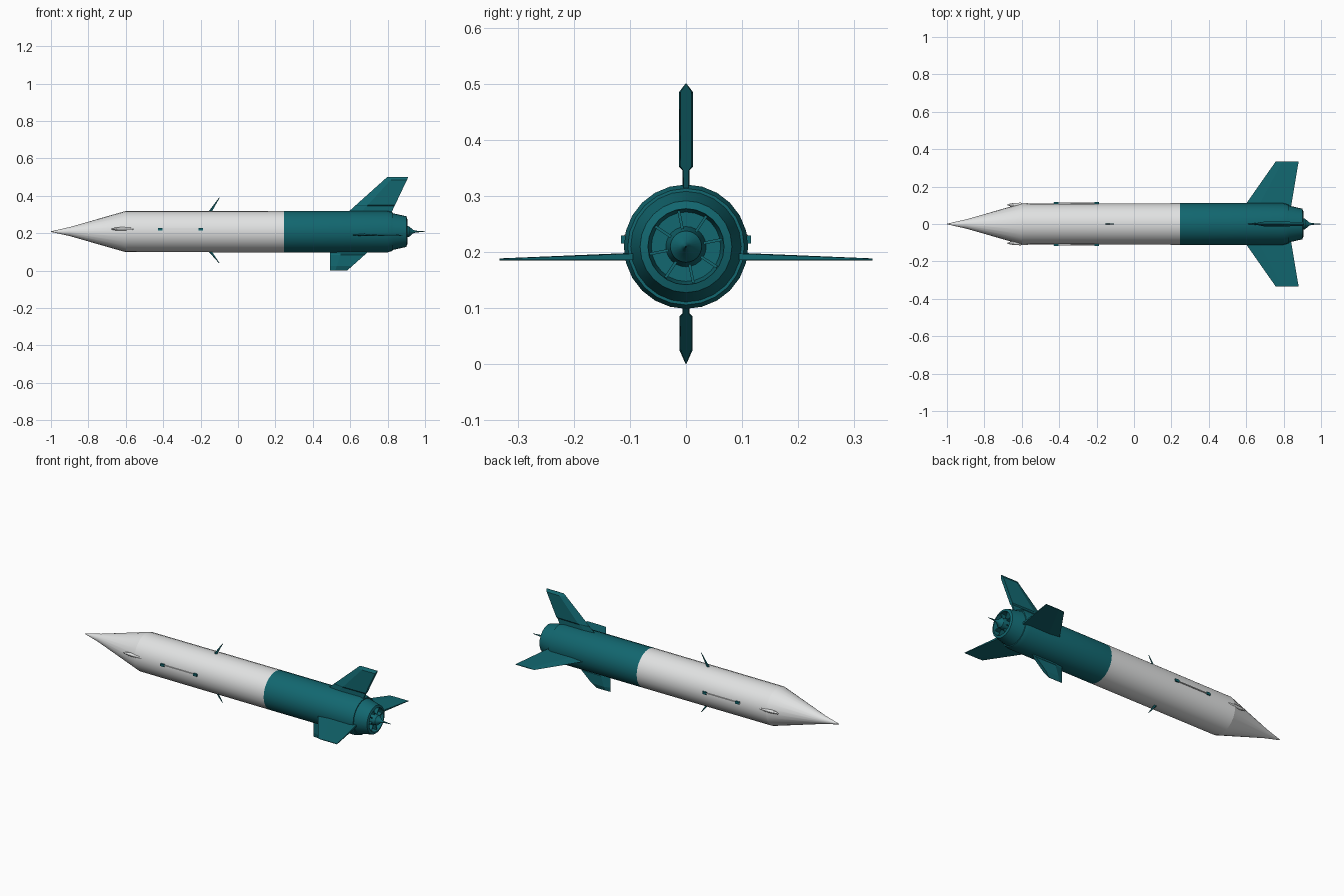
import bpy, bmesh, math
from mathutils import Vector

if "Cube" in bpy.data.objects:
    bpy.data.objects.remove(bpy.data.objects["Cube"])

AXIS = 0.209   # height of the body axis
SIDES = 24


def material(name, rgb):
    m = bpy.data.materials.new(name)
    m.diffuse_color = (*rgb, 1)
    m.use_nodes = True
    m.node_tree.nodes["Principled BSDF"].inputs["Base Color"].default_value = m.diffuse_color
    return m


WHITE = material("off_white", (0.75, 0.76, 0.76))
TEAL = material("deep_teal", (0.006, 0.135, 0.16))


def finish(name, bm, mat, smooth=None):
    bmesh.ops.remove_doubles(bm, verts=bm.verts, dist=1e-5)
    bmesh.ops.recalc_face_normals(bm, faces=bm.faces)
    me = bpy.data.meshes.new(name)
    bm.to_mesh(me)
    bm.free()
    ob = bpy.data.objects.new(name, me)
    bpy.context.collection.objects.link(ob)
    me.materials.append(mat)
    if smooth:
        bpy.ops.object.select_all(action='DESELECT')
        bpy.context.view_layer.objects.active = ob
        ob.select_set(True)
        bpy.ops.object.shade_smooth_by_angle(angle=math.radians(smooth))
    return ob


def loft(bm, rings):
    """Skin matching rings of points and cap both ends."""
    vs = [[bm.verts.new(p) for p in r] for r in rings]
    n = len(vs[0])
    for a, b in zip(vs, vs[1:]):
        for i in range(n):
            j = (i + 1) % n
            bm.faces.new((a[i], a[j], b[j], b[i]))
    bm.faces.new(vs[0])
    bm.faces.new(vs[-1])


def revolve(name, profile, mat, smooth=25):
    """Turn (x, radius) pairs around the body axis."""
    bm = bmesh.new()
    angles = [2 * math.pi * i / SIDES for i in range(SIDES)]
    loft(bm, [[(x, r * math.cos(a), AXIS + r * math.sin(a)) for a in angles]
              for x, r in profile])
    return finish(name, bm, mat, smooth)


def blade(name, stations, place, mat, ridge=0.3):
    """Stations are (lead x, trail x, span, half thickness)."""
    bm = bmesh.new()
    rings = []
    for xl, xt, s, t in stations:
        xm = xl + (xt - xl) * ridge
        section = [(xl, 0), (xm, t), (xt, t * 0.8), (xt, -t * 0.8), (xm, -t)]
        rings.append([place(x, w, s) for x, w in section])
    loft(bm, rings)
    return finish(name, bm, mat)


def box(name, centre, size, mat, turn=0):
    bm = bmesh.new()
    bmesh.ops.create_cube(bm, size=1)
    bmesh.ops.scale(bm, vec=size, verts=bm.verts)
    bmesh.ops.translate(bm, vec=centre, verts=bm.verts)
    ob = finish(name, bm, mat)
    if turn:
        ob.rotation_euler.x = turn
        ob.location = (0, 0, AXIS)
    return ob


# Fuselage: pointed nose, white front body, teal rear body
revolve("nose_cone", [(-1, 0.0015), (-0.9, 0.024), (-0.6, 0.11)], WHITE)
revolve("front_body", [(-0.6, 0.11), (0.245, 0.111)], WHITE)
revolve("rear_body", [(0.245, 0.111), (0.80, 0.111), (0.825, 0.104)], TEAL)

# Exhaust: tapered shell with a recess, hub, spike and radial vanes
revolve("exhaust_nozzle", [(0.815, 0.101), (0.90, 0.082), (0.905, 0.068),
                           (0.845, 0.062), (0.845, 0.036), (0.915, 0.028),
                           (0.935, 0.010), (0.95, 0.005), (1.0, 0.001)], TEAL)
for k in range(8):
    box(f"exhaust_vane_{k}", (0.87, 0, 0.049), (0.055, 0.005, 0.034), TEAL,
        turn=k * math.pi / 4 + 0.2)


def upright(x, w, s):
    return (x, w, s)


def xl_top(z):   # leading edge of the tail fin
    return 0.594 + (z - 0.318) * 1.115


def xt_top(z):   # trailing edge of the tail fin
    return 0.82 + (z - 0.31) * 0.475


# Tail fin: thin root, thicker panel, sharpened tip
blade("upper_tail_fin", [(xl_top(z), xt_top(z), z, t) for z, t in
      ((0.305, 0.006), (0.345, 0.006), (0.352, 0.0125), (0.485, 0.0125),
       (0.5, 0.001))], upright, TEAL)

# Lower fin: upright leading edge, swept trailing edge
blade("lower_fin", [(0.492, 0.583 + z * 1.12, z, t) for z, t in
      ((0.12, 0.006), (0.09, 0.006), (0.084, 0.012), (0.025, 0.012),
       (0.0, 0.001))], upright, TEAL)

# Tailplanes, rails and nose bumps on both sides
for side, tag in ((-1, "near"), (1, "far")):
    blade(f"tailplane_{tag}",
          [(0.59, 0.84, 0.095, 0.007), (0.757, 0.88, 0.333, 0.0018)],
          lambda x, w, s: (x, side * s, 0.191 - (s - 0.095) * 0.02 + w), TEAL)
    box(f"side_rail_{tag}", (-0.31, side * 0.111, 0.222),
        (0.24, 0.006, 0.005), WHITE)
    for x in (-0.415, -0.2):
        box(f"rail_lug_{tag}_{abs(x)}", (x, side * 0.112, 0.222),
            (0.024, 0.009, 0.014), TEAL)
    bm = bmesh.new()
    bmesh.ops.create_uvsphere(bm, u_segments=8, v_segments=6, radius=1)
    bmesh.ops.scale(bm, vec=(0.07, 0.012, 0.01), verts=bm.verts)
    bmesh.ops.translate(bm, vec=(-0.61, side * 0.102, 0.223), verts=bm.verts)
    finish(f"nose_bump_{tag}", bm, WHITE)

# Swept blade antennas above and below the front body
for sign, reach, tag in ((1, 0.072, "upper"), (-1, 0.06, "lower")):
    root = AXIS + sign * 0.106
    tip = AXIS + sign * (0.109 + reach)
    blade(f"{tag}_antenna", [(-0.158, -0.14, root, 0.004),
                             (-0.102, -0.098, tip, 0.001)], upright, TEAL)
